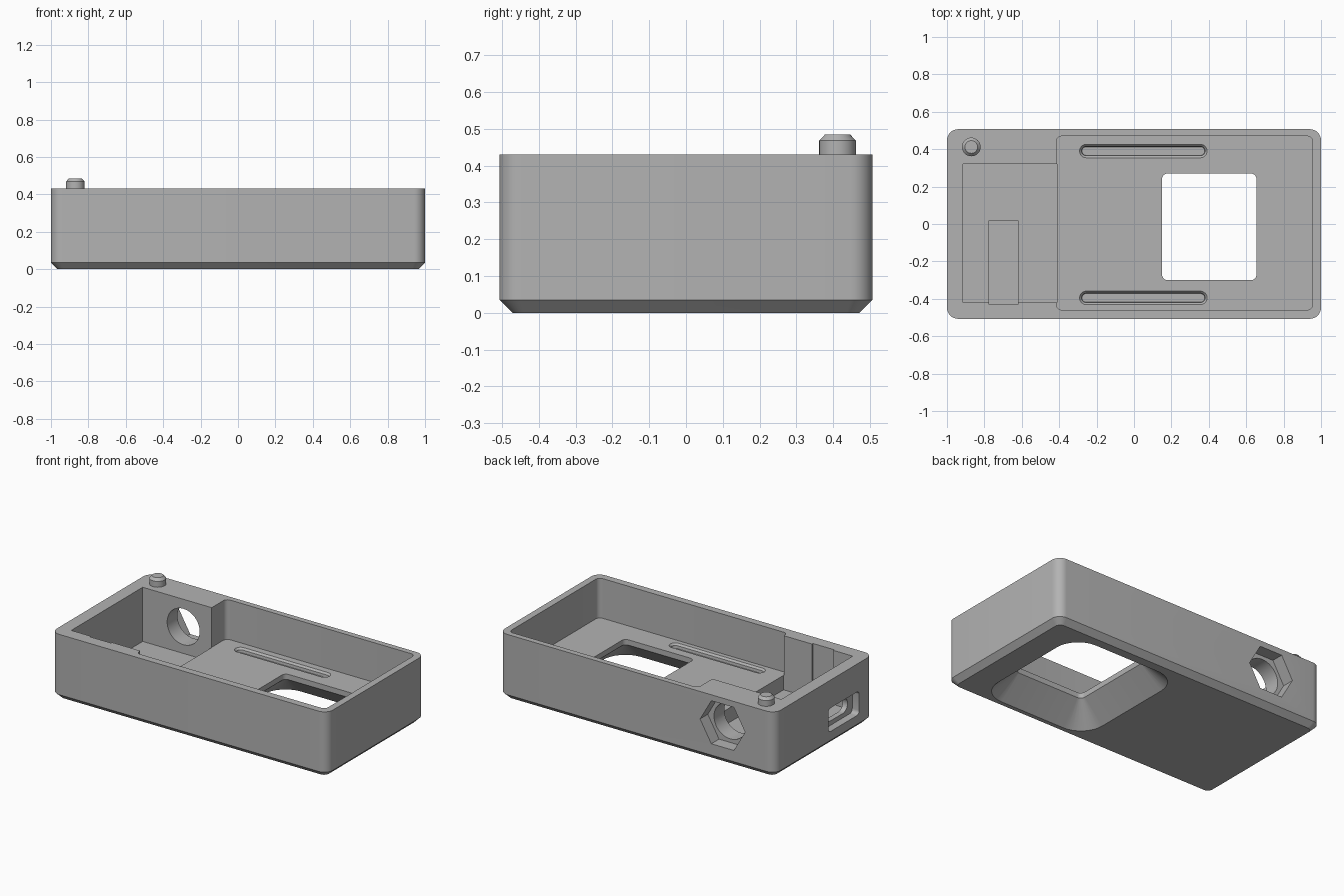
import bpy, bmesh, math
from mathutils import Matrix

cube = bpy.data.objects.get("Cube")
if cube:
    bpy.data.objects.remove(cube, do_unlink=True)

grey = bpy.data.materials.new("plain grey")
grey.use_nodes = True
colour = (0.45, 0.45, 0.45, 1)
grey.diffuse_color = colour
grey.node_tree.nodes["Principled BSDF"].inputs["Base Color"].default_value = colour


def outline(x0, x1, y0, y1, r, seg):
    """Rounded rectangle; seg = 0 leaves the corners sharp."""
    if seg == 0:
        return [(x1, y1), (x0, y1), (x0, y0), (x1, y0)]
    centres = [(x1 - r, y1 - r), (x0 + r, y1 - r), (x0 + r, y0 + r), (x1 - r, y0 + r)]
    pts = []
    for q, (cx, cy) in enumerate(centres):
        for i in range(seg + 1):
            a = (q + i / seg) * math.pi / 2
            pts.append((cx + r * math.cos(a), cy + r * math.sin(a)))
    return pts


def ring(cx, cy, r, n):
    return [(cx + r * math.cos(2 * math.pi * i / n), cy + r * math.sin(2 * math.pi * i / n))
            for i in range(n)]


def loft(name, sections, matrix=Matrix()):
    """Closed solid through (height, outline) sections."""
    bm = bmesh.new()
    loops = [[bm.verts.new((x, y, z)) for x, y in pts] for z, pts in sections]
    n = len(loops[0])
    for a, b in zip(loops, loops[1:]):
        for i in range(n):
            j = (i + 1) % n
            bm.faces.new((a[i], a[j], b[j], b[i]))
    bm.faces.new(loops[0][::-1])
    bm.faces.new(loops[-1])
    bm.transform(matrix)
    bmesh.ops.recalc_face_normals(bm, faces=bm.faces)
    mesh = bpy.data.meshes.new(name)
    bm.to_mesh(mesh)
    bm.free()
    mesh.materials.append(grey)
    obj = bpy.data.objects.new(name, mesh)
    bpy.context.scene.collection.objects.link(obj)
    return obj


def cut(target, cutter):
    cutter.hide_render = True
    mod = target.modifiers.new("cut", 'BOOLEAN')
    mod.operation = 'DIFFERENCE'
    mod.solver = 'EXACT'
    mod.object = cutter
    bpy.context.view_layer.update()
    graph = bpy.context.evaluated_depsgraph_get()
    mesh = bpy.data.meshes.new_from_object(target.evaluated_get(graph))
    target.modifiers.clear()
    target.data = mesh
    bpy.data.objects.remove(cutter, do_unlink=True)


def pocket(name, x0, x1, y0, y1, floor, r=0, seg=0):
    pts = outline(x0, x1, y0, y1, r, seg)
    cut(case, loft(name, [(floor, pts), (0.6, pts)]))


# Case body with a chamfered bottom edge
D, TOP, FLOOR, CH = 0.507, 0.43, 0.17, 0.035
full = outline(-1, 1, -D, D, 0.06, 8)
case = loft("case_body", [(0, outline(CH - 1, 1 - CH, CH - D, D - CH, 0.035, 8)),
                          (CH, full), (TOP, full)])

# Main tray, deeper end bay and the notch in its floor
pocket("main_tray", -0.415, 0.955, -0.46, 0.47, FLOOR, 0.03, 6)
pocket("end_bay", -0.915, -0.413, -0.42, 0.32, 0.075)
pocket("bay_notch", -0.775, -0.62, -0.43, 0.02, 0.055)

# Window flaring out towards the underside
flare = 0.145


def window(grow, r):
    return outline(0.15 - grow, 0.655 + grow, -0.3 - grow, 0.27 + grow, r, 8)


cut(case, loft("window", [(-0.01, window(flare + 0.01, 0.17)), (0.135, window(0, 0.03)),
                          (0.3, window(0, 0.03))]))

# Two long grooves in the tray floor
for cy in (0.39, -0.395):
    def groove(w):
        return outline(0.05 - 0.305 - w, 0.05 + 0.305 + w, cy - w, cy + w, w * 0.999, 8)
    cut(case, loft("groove", [(FLOOR - 0.03, groove(0.023)), (FLOOR - 0.012, groove(0.025)),
                              (FLOOR, groove(0.036)), (FLOOR + 0.02, groove(0.036))]))

# Round hole with a hexagonal nut seat in the back wall (local z points to +y)
to_back = Matrix.Translation((-0.62, 0, 0.25)) @ Matrix.Rotation(-math.pi / 2, 4, 'X')
seat = ring(0, 0, 0.163, 6)
bore = ring(0, 0, 0.118, 40)
cut(case, loft("nut_seat", [(D - 0.08, seat), (D + 0.1, seat)], to_back))
cut(case, loft("bore", [(0.25, bore), (D + 0.1, bore)], to_back))

# Socket in the end wall: wide recess, then a smaller opening (local z points to -x)
to_end = Matrix.Translation((0, -0.205, 0.17)) @ Matrix.Rotation(-math.pi / 2, 4, 'Y')
recess = outline(-0.077, 0.077, -0.16, 0.16, 0.025, 5)
opening = outline(-0.048, 0.048, -0.11, 0.11, 0.045, 6)
cut(case, loft("socket_recess", [(0.95, recess), (1.1, recess)], to_end))
cut(case, loft("socket_opening", [(0.85, opening), (1.1, opening)], to_end))

# Locating pin on the rim
pin = loft("locating_pin", [(TOP - 0.03, ring(-0.87, 0.412, 0.05, 32)),
                            (0.468, ring(-0.87, 0.412, 0.05, 32)),
                            (0.485, ring(-0.87, 0.412, 0.034, 32))])

bpy.ops.object.select_all(action='DESELECT')
for obj in (case, pin):
    obj.select_set(True)
bpy.context.view_layer.objects.active = case
bpy.ops.object.shade_smooth_by_angle(angle=math.radians(25))
